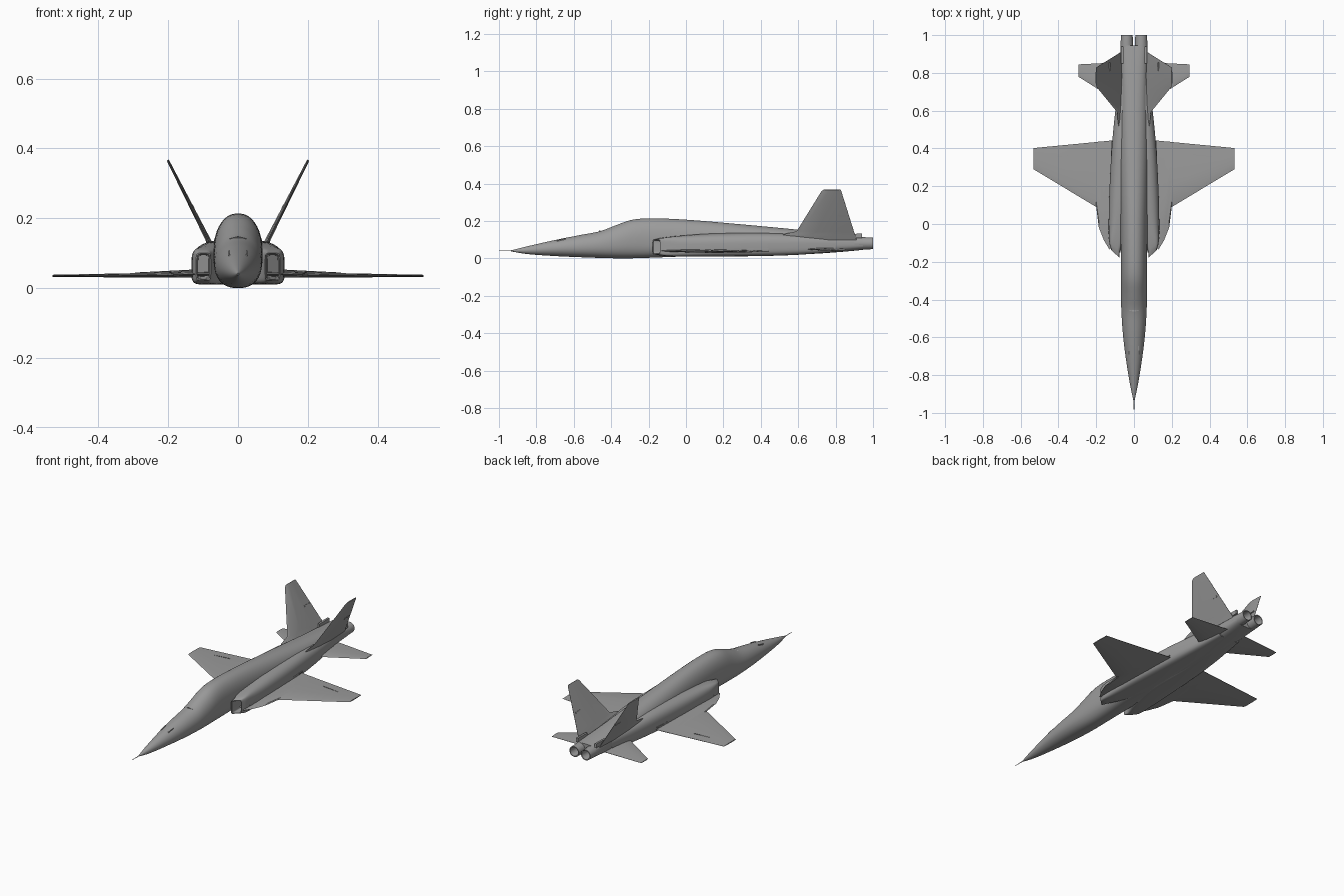
import bpy, bmesh, math
from mathutils import Vector

if "Cube" in bpy.data.objects:
    bpy.data.objects.remove(bpy.data.objects["Cube"])

grey = bpy.data.materials.new("dark_grey")
grey.diffuse_color = (.33, .33, .33, 1)
grey.use_nodes = True
grey.node_tree.nodes["Principled BSDF"].inputs["Base Color"].default_value = grey.diffuse_color


def finish(name, bm, mirror=False, angle=35):
    bmesh.ops.recalc_face_normals(bm, faces=bm.faces)
    me = bpy.data.meshes.new(name)
    bm.to_mesh(me)
    bm.free()
    me.materials.append(grey)
    ob = bpy.data.objects.new(name, me)
    bpy.context.collection.objects.link(ob)
    bpy.ops.object.select_all(action='DESELECT')
    ob.select_set(True)
    bpy.context.view_layer.objects.active = ob
    bpy.ops.object.shade_smooth_by_angle(angle=math.radians(angle))
    if mirror:
        ob.modifiers.new("Mirror", 'MIRROR').use_mirror_merge = False
    return ob


def loft(name, rings, mirror=False, angle=35):
    """Skin a list of closed rings and cap both ends."""
    bm = bmesh.new()
    vs = [[bm.verts.new(p) for p in r] for r in rings]
    n = len(vs[0])
    for a, b in zip(vs, vs[1:]):
        for i in range(n):
            j = (i + 1) % n
            bm.faces.new((a[i], a[j], b[j], b[i]))
    bm.faces.new(vs[0])
    bm.faces.new(vs[-1])
    return finish(name, bm, mirror, angle)


def smooth_rows(rows, steps=4):
    """Interpolate parameter rows along their first value (y)."""
    out = []
    for k in range(len(rows) - 1):
        p1, p2 = rows[k], rows[k + 1]
        p0, p3 = rows[max(k - 1, 0)], rows[min(k + 2, len(rows) - 1)]
        h = p2[0] - p1[0]
        for s in range(steps):
            t = s / steps
            row = [p1[0] + h * t]
            for a, b, c, d in list(zip(p0, p1, p2, p3))[1:]:
                m1 = (c - a) / (p2[0] - p0[0]) * h
                m2 = (d - b) / (p3[0] - p1[0]) * h
                row.append((2*t**3 - 3*t*t + 1) * b + (t**3 - 2*t*t + t) * m1
                           + (3*t*t - 2*t**3) * c + (t**3 - t*t) * m2)
            out.append(row)
    return out + [list(rows[-1])]


def section(y, x, hw, zb, zm, zt, et, eb, slant=0.0, n=40):
    """Superelliptic section with separate upper and lower halves."""
    pts = []
    for i in range(n):
        a = 2 * math.pi * (i + 0.5) / n
        c, s = math.cos(a), math.sin(a)
        e = et if s > 0 else eb
        px = hw * math.copysign(abs(c) ** (2 / e), c)
        pz = abs(s) ** (2 / e) * ((zt - zm) if s > 0 else (zb - zm))
        pts.append((x + px, y + slant * px, zm + pz))
    return pts


def surface(name, stations, normal):
    """Thin aerofoil through (leading edge, trailing edge, thickness)."""
    prof = [(0, 0), (.08, .55), (.35, 1), (.7, .7), (1, .12),
            (1, -.12), (.7, -.7), (.35, -1), (.08, -.55)]
    nrm = Vector(normal).normalized()
    rings = [[Vector(le).lerp(Vector(te), u) + nrm * (v * th / 2) for u, v in prof]
             for le, te, th in stations]
    return loft(name, rings, True, 25)


def strip(name, a, b, w, h, up=(0, 0, 1)):
    """Small mirrored bar from a to b."""
    a, b, up = Vector(a), Vector(b), Vector(up).normalized()
    side = (b - a).cross(up).normalized() * w / 2
    v = up * h / 2
    return loft(name, [[p + side + v, p - side + v, p - side - v, p + side - v]
                       for p in (a, b)], True)


# Fuselage: y, half width, bottom, waist, top, upper and lower exponents
body = [
    (-.935, .003, .037, .040, .043, 2, 2),
    (-.85, .021, .023, .043, .064, 2, 2),
    (-.70, .045, .012, .052, .098, 2, 2),
    (-.57, .060, .006, .060, .124, 2, 2.2),
    (-.46, .067, .002, .068, .145, 2, 2.3),
    (-.38, .069, .000, .078, .175, 2, 2.4),
    (-.29, .070, .000, .095, .206, 2.15, 2.5),
    (-.19, .070, .003, .100, .214, 2.2, 2.7),
    (0, .072, .010, .095, .207, 2.2, 3),
    (.25, .076, .014, .090, .186, 2.2, 3),
    (.50, .078, .016, .082, .163, 2.2, 3),
    (.70, .073, .025, .078, .143, 2.4, 3),
    (.85, .071, .036, .078, .127, 2.7, 3),
    (.945, .070, .045, .079, .115, 3, 3),
]
loft("fuselage", [section(r[0], 0, *r[1:]) for r in smooth_rows(body)])

# Intake trunks: y, inner x, outer x, bottom, top, upper and lower exponents, slant
trunk = [
    (-.158, .078, .120, .022, .100, 7, 7, .95),
    (-.12, .072, .130, .014, .110, 5, 6, .6),
    (-.04, .030, .134, .010, .120, 3.2, 5, .1),
    (.15, -.020, .131, .010, .133, 2.6, 4.5, 0),
    (.40, -.020, .118, .012, .136, 2.5, 4, 0),
    (.60, -.020, .099, .019, .129, 2.5, 4, 0),
    (.80, -.010, .073, .034, .117, 2.6, 4, 0),
]


def trunk_ring(y, xi, xo, zb, zt, et, eb, sl, shrink=0.0):
    return section(y, (xi + xo) / 2, (xo - xi) / 2 - shrink, zb + shrink,
                   zb + (zt - zb) * .48, zt - shrink, et, eb, sl)


rings = [trunk_ring(-.04, *trunk[0][1:], shrink=.006),
         trunk_ring(-.157, *trunk[0][1:], shrink=.003)]
rings += [trunk_ring(*r) for r in smooth_rows(trunk)]
loft("intake_trunk", rings, True)

# Engine nozzles, hollow at the back
nozzle = [(.90, .033), (.95, .033), (1.0, .031), (1.0, .026), (.94, .022)]
loft("engine_nozzle", [[(.038 + r * math.cos(a), y, .080 + r * math.sin(a))
                        for a in (2 * math.pi * i / 32 for i in range(32))]
                       for y, r in nozzle], True)

# Main wings with leading edge extensions
surface("wing", [
    ((.05, -.08, .040), (.05, .447, .038), .020),
    ((.130, -.135, .040), (.130, .441, .038), .018),
    ((.160, -.085, .039), (.160, .438, .037), .017),
    ((.186, -.02, .038), (.186, .436, .037), .016),
    ((.200, .09, .037), (.200, .434, .037), .015),
    ((.532, .29, .035), (.532, .402, .035), .006)], (0, 0, 1))

# Tailplanes
surface("tailplane", [
    ((.04, .62, .050), (.04, .858, .050), .014),
    ((.08, .645, .049), (.08, .856, .049), .013),
    ((.295, .78, .042), (.295, .845, .042), .005)], (0, 0, 1))

# Canted fins with a root fillet
cant = (.89, 0, -.45)
surface("fin", [
    ((.070, .49, .105), (.066, .912, .098), .018),
    ((.083, .525, .130), (.078, .905, .124), .016),
    ((.089, .592, .145), (.088, .898, .143), .014),
    ((.198, .725, .360), (.198, .830, .360), .007),
    ((.201, .737, .367), (.201, .826, .367), .006)], cant)
strip("fin_root_fairing", (.062, .85, .118), (.062, .94, .120), .012, .024)
strip("rudder_actuator", (.131, .81, .230), (.131, .855, .230), .008, .011, cant)

# Nose probe
loft("nose_probe", [[(r * math.cos(i * math.pi / 4), y, .040 + r * math.sin(i * math.pi / 4))
                     for i in range(8)] for y, r in ((-1, .001), (-.92, .0025))])

# Small surface fittings
strip("nose_vane", (.025, -.69, .091), (.025, -.645, .101), .005, .012)
strip("windscreen_sill", (0, -.46, .145), (.024, -.455, .139), .008, .005)
strip("aileron_fairing", (.31, .367, .0405), (.41, .357, .0385), .003, .003)
strip("slat_hinge", (.23, .132, .0385), (.51, .296, .0355), .003, .003)
strip("trunk_side_rail", (.131, -.08, .050), (.116, .44, .050), .006, .006)
